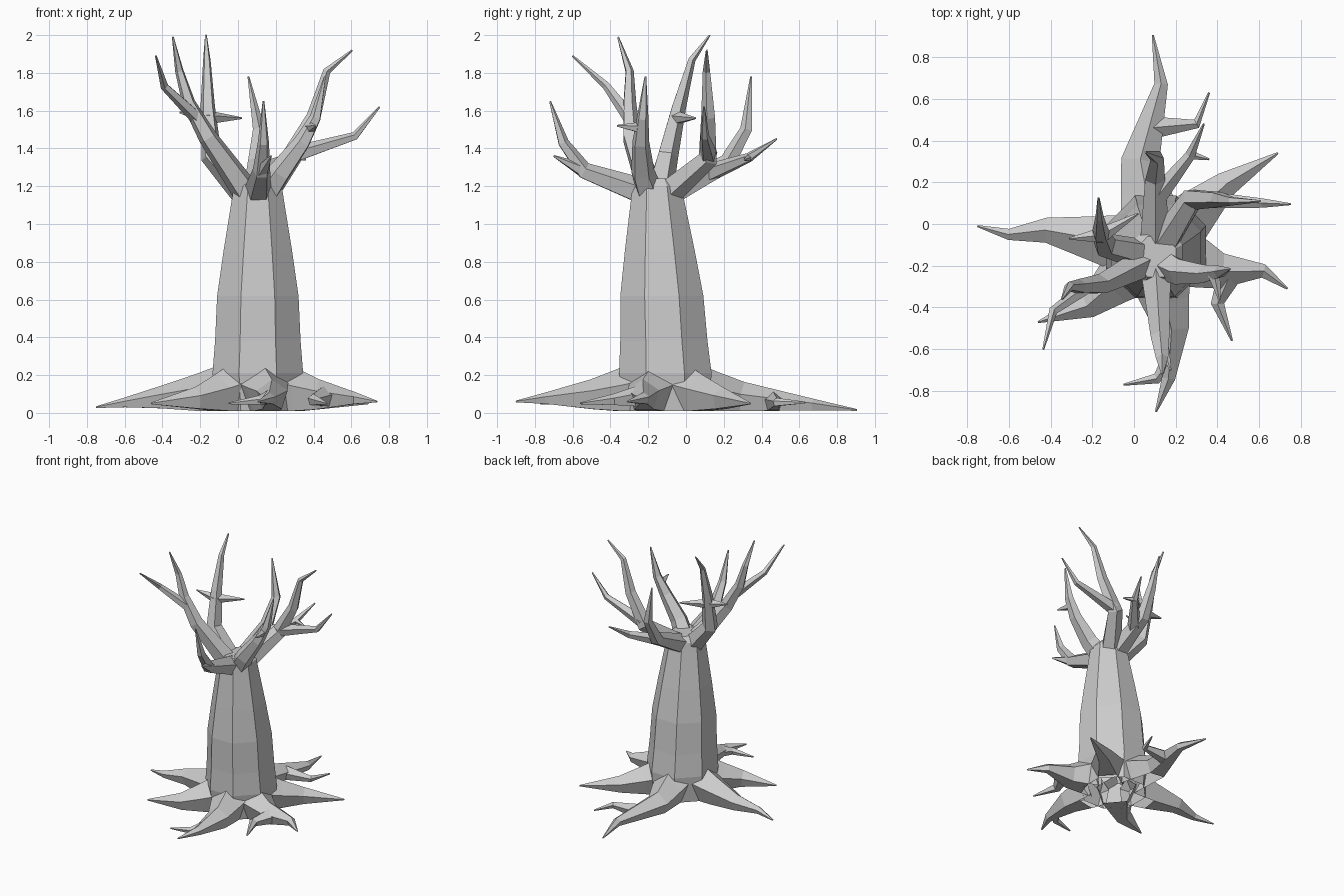
import bpy
import math
from mathutils import Vector

if "Cube" in bpy.data.objects:
    bpy.data.objects.remove(bpy.data.objects["Cube"])

CENTRE = Vector((0.1, -0.12, 0))
FLOOR = 0.01


def skin(name, rings):
    """Flat-faced mesh from a stack of rings; open at the start and on the ground."""
    n = len(rings[0])
    verts = [tuple(v) for ring in rings for v in ring]
    faces = []
    for k in range(len(rings) - 1):
        for i in range(n):
            j = (i + 1) % n
            quad = (k*n + i, k*n + j, (k+1)*n + j, (k+1)*n + i)
            if max(verts[q][2] for q in quad) > FLOOR + 0.001:
                faces.append(quad)
    faces.append(tuple(range(len(verts) - n, len(verts))))
    me = bpy.data.meshes.new(name)
    me.from_pydata(verts, [], faces)
    bpy.context.collection.objects.link(bpy.data.objects.new(name, me))


def along(pts, t):
    """Point at fraction t of the length of a polyline."""
    lengths = [(b - a).length for a, b in zip(pts, pts[1:])]
    d = t * sum(lengths)
    for a, b, s in zip(pts, pts[1:], lengths):
        if d <= s:
            return a.lerp(b, d / s)
        d -= s
    return pts[-1].copy()


def limb(name, pts, r0, power, sides=5):
    """Tube along a polyline, thinning by a power law from r0 to a point."""
    total = sum((b - a).length for a, b in zip(pts, pts[1:]))
    flow = pts[-1] - pts[0]
    ref = Vector((-flow.y, flow.x, 0)).normalized()
    rings, d = [], 0
    for k, p in enumerate(pts):
        if k:
            d += (p - pts[k-1]).length
        r = r0 * max(0, 1 - d / total) ** power + 0.005
        t = (pts[min(k+1, len(pts)-1)] - pts[max(k-1, 0)]).normalized()
        side = (ref - t * ref.dot(t)).normalized()
        up = t.cross(side)
        ring = []
        for i in range(sides):
            a = 2 * math.pi * i / sides
            v = p + r * (up * math.cos(a) + side * math.sin(a))
            v.z = max(v.z, FLOOR)
            ring.append(v)
        rings.append(ring[::-1])
    skin(name, rings)
    return pts, r0, power


def fork_start(parent, t):
    """Starting point and thickness of a limb leaving its parent at fraction t."""
    pts, r0, power = parent
    return along(pts, t), 0.85 * r0 * (1 - t) ** power


def root(name, tip, *bends, parent=None, t=0.5):
    """Root given by plan bends; its height falls steadily to the tip."""
    tip = Vector(tip)
    if parent:
        start, r = fork_start(parent, t)
    else:
        toward = (Vector((*bends[0], 0)) - CENTRE).normalized()
        start, r = CENTRE + 0.14 * toward + Vector((0, 0, 0.12)), 0.145
    plan = [start] + [Vector((*b, 0)) for b in bends] + [tip]
    if not parent:
        plan.insert(1, start.lerp(plan[1], 0.45))
    for k, p in enumerate(plan[1:-1], 1):
        p.z = start.z + (tip.z - start.z) * k / (len(plan) - 1)
    return limb("root_" + name, plan, r, 1.2)


def branch(name, *points, parent=None, t=0.5):
    """Branch through the given points, from the crown or from a parent branch."""
    pts = [Vector(p) for p in points]
    if parent:
        start, r = fork_start(parent, t)
    else:
        toward = pts[0] - CENTRE
        toward.z = 0
        start, r = CENTRE + 0.06 * toward.normalized() + Vector((0, -0.03, 1.16)), 0.072
    return limb("branch_" + name, [start] + pts, r, 0.85)


# Trunk: eight sides, radius by height, leaning slightly forward
rings = []
for z, r in ((0.01, .24), (.21, .265), (.38, .25), (.62, .238),
             (.86, .2), (1.13, .152), (1.2, .14), (1.24, .105)):
    rings.append([Vector((0.105 + 0.98 * r * math.cos(a), -0.1 - 0.045 * z + r * math.sin(a), z))
                  for a in [math.pi * (i + 0.5) / 4 for i in range(8)]])
skin("trunk", rings)

# Roots spreading over the ground
root("left", (-.75, -.01, .03), (-.42, -.03), (-.6, -.05))
root("front_left", (-.46, -.47, .05), (-.22, -.39))
front = root("front", (.105, -.9, .06), (.18, -.5), (.165, -.74))
root("front_fork", (-.05, -.77, .05), (.11, -.74), parent=front, t=.62)
right = root("right", (.735, -.31, .06), (.42, -.225), (.62, -.225))
root("right_fork", (.47, -.56, .05), (.4, -.38), parent=right, t=.45)
root("back_right", (.69, .34, .05), (.44, .19))
back = root("back", (.09, .905, .015), (.03, .3), (.13, .67))
root("back_fork", (.36, .63, .055), (.3, .48), parent=back, t=.5)

# Bare branches around the crown
left = branch("left", (-.16, -.29, 1.46), (-.26, -.3, 1.64), (-.31, -.3, 1.81), (-.345, -.36, 1.99))
branch("left_fork", (-.39, -.42, 1.73), (-.435, -.6, 1.89), parent=left, t=.52)
back_left = branch("back_left", (-.14, -.1, 1.36), (-.16, -.04, 1.62),
                   (-.165, .03, 1.87), (-.17, .125, 2.0))
branch("back_left_twig", (.02, .05, 1.56), parent=back_left, t=.5)
branch("back_left_nub", (-.31, -.07, 1.59), parent=back_left, t=.5)
rear = branch("back", (.1, .22, 1.32), (.11, .32, 1.5), (.055, .345, 1.78))
rear_fork = branch("back_fork", (.27, .33, 1.35), (.335, .48, 1.45), parent=rear, t=.28)
branch("back_twig", (.36, .31, 1.34), parent=rear_fork, t=.6)
side = branch("right", (.28, .12, 1.35), (.4, .12, 1.57), (.47, .11, 1.81), (.605, .11, 1.92))
branch("right_fork", (.62, .1, 1.465), (.75, .095, 1.62), parent=side, t=.34)
front_right = branch("front_right", (.22, -.23, 1.27), (.34, -.24, 1.43),
                     (.41, -.23, 1.56), (.46, -.215, 1.78))
branch("front_right_nub", (.41, -.365, 1.52), parent=front_right, t=.6)
fore = branch("front", (.125, -.54, 1.28), (.135, -.65, 1.43), (.135, -.72, 1.65))
branch("front_fork", (.175, -.7, 1.36), parent=fore, t=.46)
